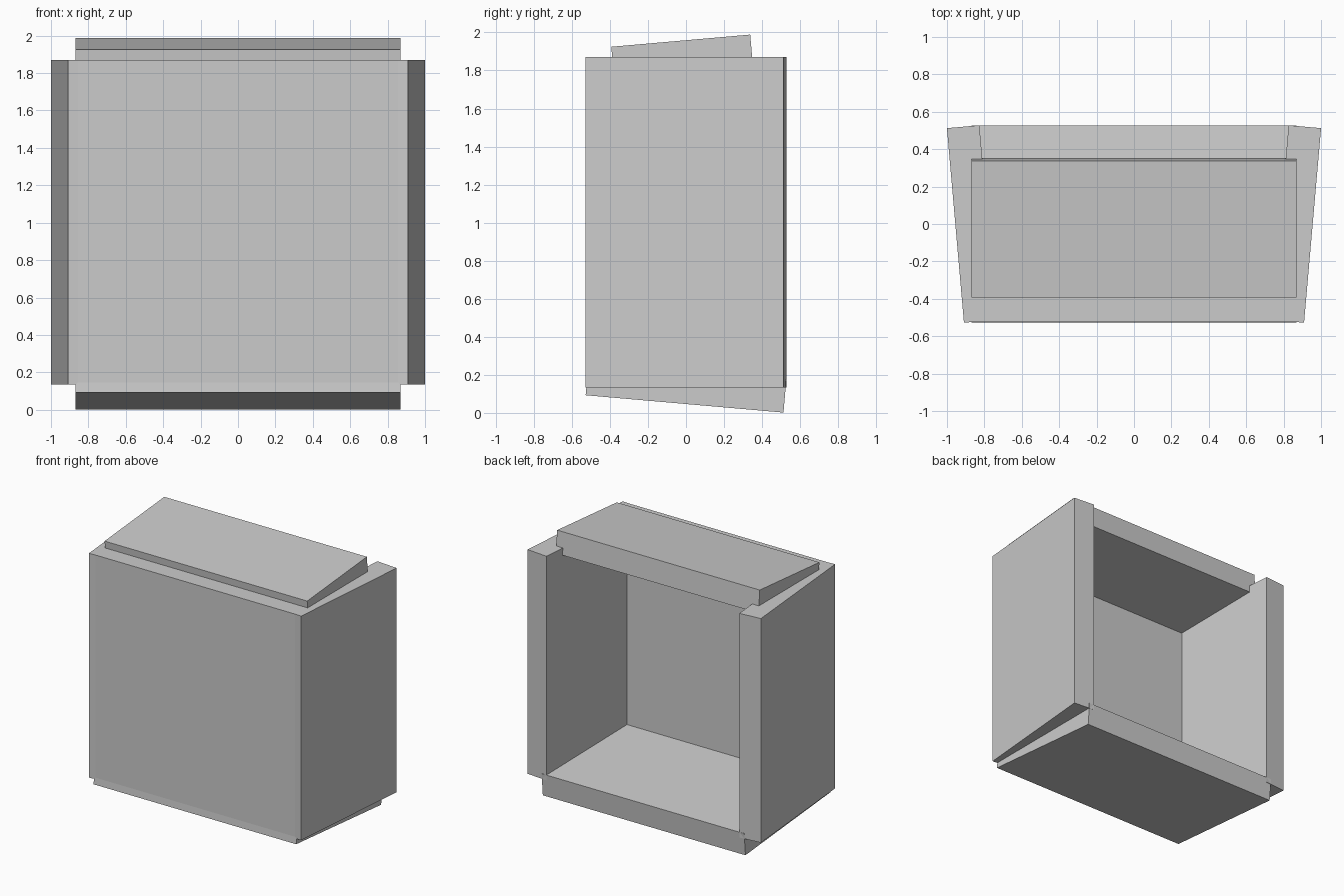
import bpy
from math import radians

if "Cube" in bpy.data.objects:
    bpy.data.objects.remove(bpy.data.objects["Cube"])

T = 0.174      # board thickness
W = 1.736      # panel width / height
D = 1.044      # cabinet depth
Z0 = 0.134     # lower edge of the upright panels
TILT = radians(5)


def panel(name, size, location, rotation=(0, 0, 0)):
    bpy.ops.mesh.primitive_cube_add(size=1, location=location, rotation=rotation)
    ob = bpy.context.object
    ob.name = name
    ob.scale = size
    bpy.ops.object.transform_apply(location=False, rotation=False, scale=True)
    return ob


# Upright closing panel at the front
panel("front_panel", (W, T, W), (0, -0.523 + T / 2, Z0 + W / 2))

# Side panels flaring outward toward the open side
for side, label in ((-1, "left"), (1, "right")):
    panel(label + "_side", (T, D, W), (side * W / 2, 0, Z0 + W / 2),
          (0, 0, -side * TILT))

# Floor sloping down and shorter lid sloping up toward the open side
panel("bottom_panel", (W, D, T), (0, 0, Z0), (-TILT, 0, 0))
panel("top_panel", (W, 0.733, T), (0, -0.02, Z0 + W), (TILT, 0, 0))
